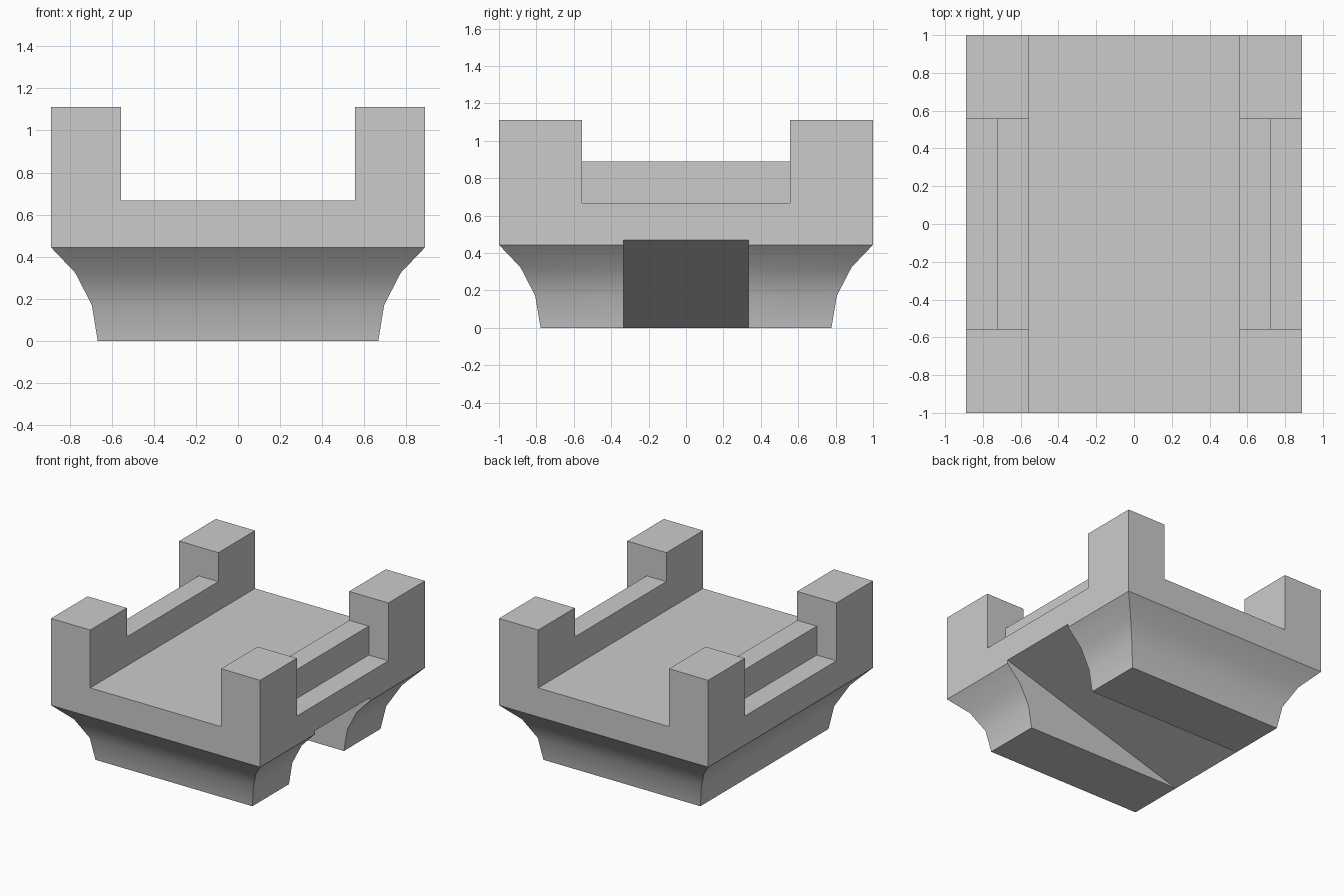
import bpy, bmesh
from math import radians

if "Cube" in bpy.data.objects:
    bpy.data.objects.remove(bpy.data.objects["Cube"])

U = 1 / 9            # design module
HX, HY = 8 * U, 1.0  # half width, half length
RAMP_Y = 3 * U       # half width of the underside ramp


def add_object(name, bm):
    bmesh.ops.recalc_face_normals(bm, faces=bm.faces)
    mesh = bpy.data.meshes.new(name)
    bm.to_mesh(mesh)
    bm.free()
    obj = bpy.data.objects.new(name, mesh)
    bpy.context.collection.objects.link(obj)
    return obj


def loft(name, rings):
    """Solid skinned through successive rings of points."""
    bm = bmesh.new()
    loops = [[bm.verts.new(p) for p in ring] for ring in rings]
    n = len(loops[0])
    for a, b in zip(loops, loops[1:]):
        for i in range(n):
            j = (i + 1) % n
            bm.faces.new((a[i], a[j], b[j], b[i]))
    bm.faces.new(loops[0])
    bm.faces.new(loops[-1])
    return add_object(name, bm)


def rect(x0, x1, y0, y1, z):
    return [(x0, y0, z), (x1, y0, z), (x1, y1, z), (x0, y1, z)]


def box(name, x0, x1, y0, y1, z0, z1):
    return loft(name, [rect(x0, x1, y0, y1, z) for z in (z0, z1)])


# Whole body: flared foot (inset, height) rising to a straight block
profile = [(2 * U, 0), (0.194, 0.171), (0.115, 0.324), (0, 4 * U), (0, 10 * U)]
body = loft("battlement_platform",
            [rect(i - HX, HX - i, i - HY, HY - i, z) for i, z in profile])

# Walkway between the side walls, and the gap between corner posts
cutters = [
    box("walkway_cutter", -5 * U, 5 * U, -1.2, 1.2, 6 * U, 1.5),
    box("post_gap_cutter", -1.2, 1.2, -5 * U, 5 * U, 8 * U, 1.5),
]
# Outer ledges beside the low rails
for side, x0, x1 in (("left", -1.2, -6.5 * U), ("right", 6.5 * U, 1.2)):
    cutters.append(box(side + "_ledge_cutter", x0, x1, -5 * U, 5 * U, 6 * U, 1.5))

# Sloping channel underneath, open on the right side
start, slope = -0.664, 0.47 / (HX + 0.664)
section = [(start - 0.1 / slope, -0.1), (1.2, -0.1), (1.2, (1.2 - start) * slope)]
cutters.append(loft("ramp_cutter",
                    [[(x, y, z) for x, z in section] for y in (-RAMP_Y, RAMP_Y)]))

# Carve the body and discard the cutters
bpy.context.view_layer.objects.active = body
body.select_set(True)
for cutter in cutters:
    cutter.hide_render = True
    mod = body.modifiers.new(cutter.name, 'BOOLEAN')
    mod.operation = 'DIFFERENCE'
    mod.solver = 'EXACT'
    mod.object = cutter
    bpy.ops.object.modifier_apply(modifier=mod.name)
    bpy.data.objects.remove(cutter)

# Smooth flare; the underside and ramp stay flat
bpy.ops.object.shade_smooth_by_angle(angle=radians(30))
for face in body.data.polygons:
    if face.normal.z < -0.9:
        face.use_smooth = False
